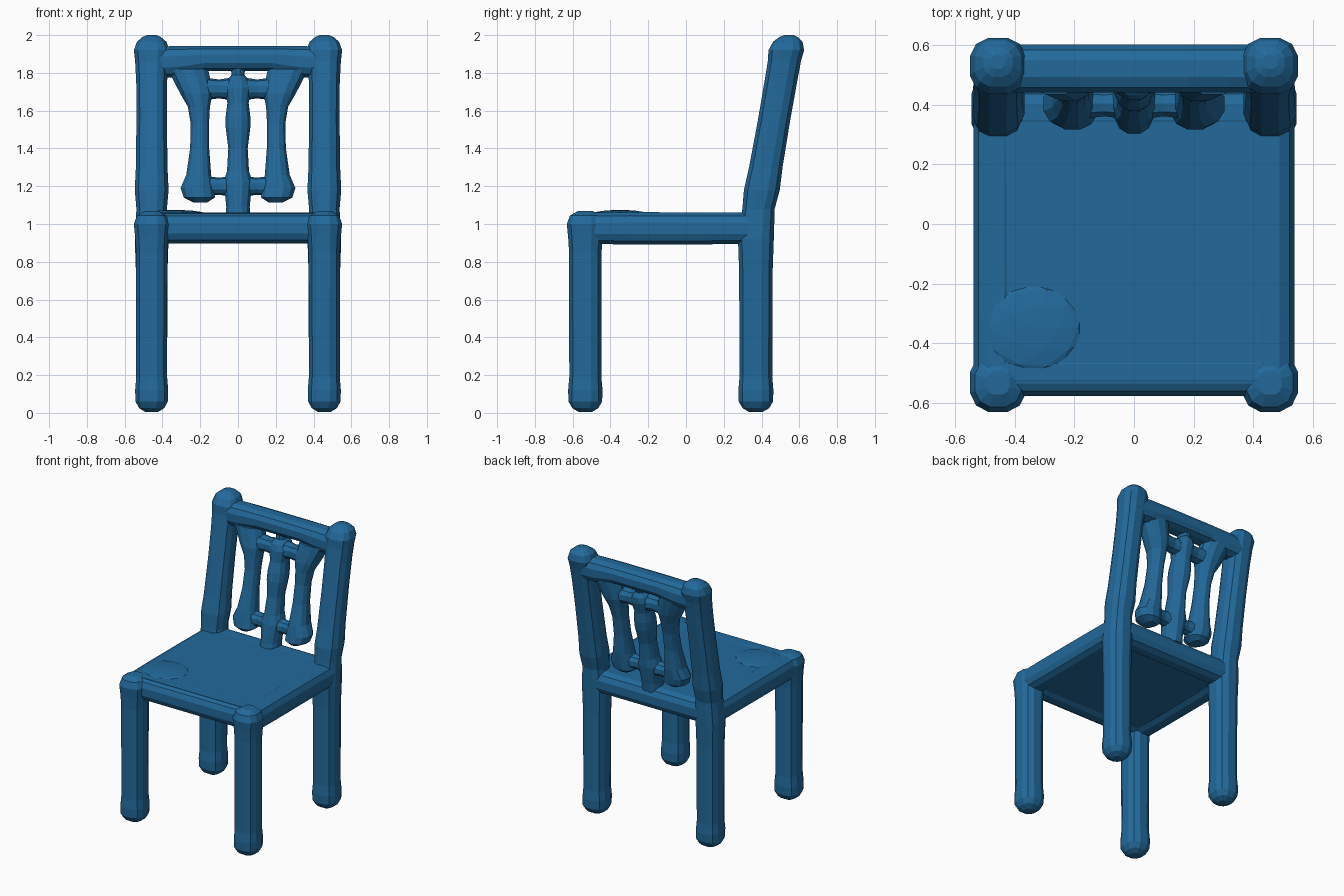
import bpy, bmesh, math
from mathutils import Vector

cube = bpy.data.objects.get("Cube")
if cube:
    bpy.data.objects.remove(cube)

blue = bpy.data.materials.new("blue paint")
blue.use_nodes = True
blue.diffuse_color = (0.016, 0.143, 0.33, 1)
blue.node_tree.nodes["Principled BSDF"].inputs["Base Color"].default_value = blue.diffuse_color


def add_object(name, bm):
    bmesh.ops.recalc_face_normals(bm, faces=bm.faces)
    mesh = bpy.data.meshes.new(name)
    bm.to_mesh(mesh)
    bm.free()
    mesh.materials.append(blue)
    obj = bpy.data.objects.new(name, mesh)
    bpy.context.collection.objects.link(obj)
    return obj


def loft(name, axis, stations, power=0.8, sides=12):
    """Skin softly squared rings; a station is (centre, half width, half depth)."""
    u, v = {"x": ((0, 1, 0), (0, 0, 1)),
            "y": ((1, 0, 0), (0, 0, 1)),
            "z": ((1, 0, 0), (0, 1, 0))}[axis]
    u, v = Vector(u), Vector(v)
    bm = bmesh.new()
    rings = []
    for centre, ru, rv in stations:
        ring = []
        for i in range(sides):
            a = math.tau * (i + 0.5) / sides
            c, s = math.cos(a), math.sin(a)
            c = math.copysign(abs(c) ** power, c)
            s = math.copysign(abs(s) ** power, s)
            ring.append(bm.verts.new(Vector(centre) + u * ru * c + v * rv * s))
        rings.append(ring)
    for lo, hi in zip(rings, rings[1:]):
        for i in range(sides):
            j = (i + 1) % sides
            bm.faces.new((lo[i], lo[j], hi[j], hi[i]))
    bm.faces.new(rings[0])
    bm.faces.new(rings[-1])
    return add_object(name, bm)


def lean(z):
    """Depth position of the tilted backrest at height z."""
    return 0.37 + max(0, z - 1.0) * 0.175


# Shared rounded foot: (height, radius)
foot = [(0.005, 0.035), (0.025, 0.068), (0.06, 0.088), (0.12, 0.09), (0.19, 0.084)]
front_top = [(0.85, 0.085), (0.93, 0.09), (1.0, 0.097), (1.045, 0.08), (1.068, 0.04)]
post_top = [(0.75, 0.086), (0.92, 0.092), (1.08, 0.083), (1.18, 0.092), (1.3, 0.086),
            (1.55, 0.083), (1.75, 0.084), (1.86, 0.09), (1.92, 0.097),
            (1.965, 0.08), (1.99, 0.05), (2.0, 0.025)]

for side, s in (("left", 1), ("right", -1)):
    # Legs and back posts
    loft("front_leg_" + side, "z",
         [((s * 0.457, -0.533, z), r, r * 1.04) for z, r in foot + front_top])
    loft("back_post_" + side, "z",
         [((s * 0.457, lean(z), z), r, r * (1.06 if z < 1.8 else 1.0))
          for z, r in foot + post_top])
    # Side rails of the seat
    loft("seat_side_rail_" + side, "y",
         [((s * 0.462, y, 0.977), 0.08, r)
          for y, r in ((-0.54, 0.084), (-0.3, 0.088), (0.1, 0.087), (0.38, 0.084))])
    # Outer back spindles, flaring outward into the top rail
    spindle = [(1.115, 0.2, 0.04), (1.14, 0.205, 0.085), (1.19, 0.215, 0.092),
               (1.26, 0.208, 0.068), (1.4, 0.203, 0.052), (1.53, 0.202, 0.05),
               (1.62, 0.207, 0.06), (1.69, 0.22, 0.088), (1.75, 0.24, 0.1),
               (1.82, 0.265, 0.11)]
    loft("back_spindle_" + side, "z",
         [((s * x, lean(z), z), r, min(r + 0.01, 0.08)) for z, x, r in spindle], 0.9)
    # Lobe where the lower spindle end sticks out sideways
    loft("spindle_lobe_" + side, "x",
         [((s * x, lean(1.2), 1.185), r, r * 0.8)
          for x, r in ((0.2, 0.06), (0.26, 0.055), (0.29, 0.025))], 0.9, 8)

# Centre spindle standing on the seat
centre = [(1.03, 0.07), (1.09, 0.064), (1.15, 0.07), (1.22, 0.08), (1.28, 0.06),
          (1.4, 0.053), (1.51, 0.067), (1.57, 0.067), (1.64, 0.058), (1.72, 0.075),
          (1.76, 0.06), (1.79, 0.035), (1.83, 0.04)]
loft("back_spindle_centre", "z",
     [((0, lean(z), z), r, min(r + 0.014, 0.08)) for z, r in centre], 0.9)

# Cross bars tying the spindles together, thickening into each joint
for name, z, r in (("lower_cross_bar", 1.2, 0.045), ("upper_cross_bar", 1.715, 0.05)):
    loft(name, "x",
         [((x, lean(z), z), r + swell, r + swell)
          for x, swell in ((-0.22, 0.015), (-0.1, 0), (0, 0.015), (0.1, 0), (0.22, 0.015))],
         0.9, 10)

# Top rail, thicker toward the posts
loft("top_rail", "x",
     [((x, 0.522, z), 0.083, r)
      for x, z, r in ((-0.46, 1.855, 0.085), (-0.32, 1.86, 0.085), (-0.18, 1.875, 0.068),
                      (0.18, 1.875, 0.068), (0.32, 1.86, 0.085), (0.46, 1.855, 0.085))])

# Front and back rails of the seat
for name, y in (("seat_front_rail", -0.498), ("seat_back_rail", 0.375)):
    loft(name, "x", [((x, y, 0.978), 0.082, 0.084) for x in (-0.45, 0, 0.45)])

# Seat panel, almost flush with the rails above and below
bm = bmesh.new()
bmesh.ops.create_cube(bm, size=1)
bmesh.ops.scale(bm, vec=(0.97, 0.94, 0.146), verts=bm.verts)
bmesh.ops.translate(bm, vec=(0, -0.065, 0.985), verts=bm.verts)
add_object("seat_panel", bm)

# Slight swelling on the seat surface
bm = bmesh.new()
bmesh.ops.create_icosphere(bm, subdivisions=2, radius=1)
bmesh.ops.scale(bm, vec=(0.17, 0.15, 0.022), verts=bm.verts)
bmesh.ops.translate(bm, vec=(-0.34, -0.35, 1.053), verts=bm.verts)
add_object("seat_swelling", bm)
